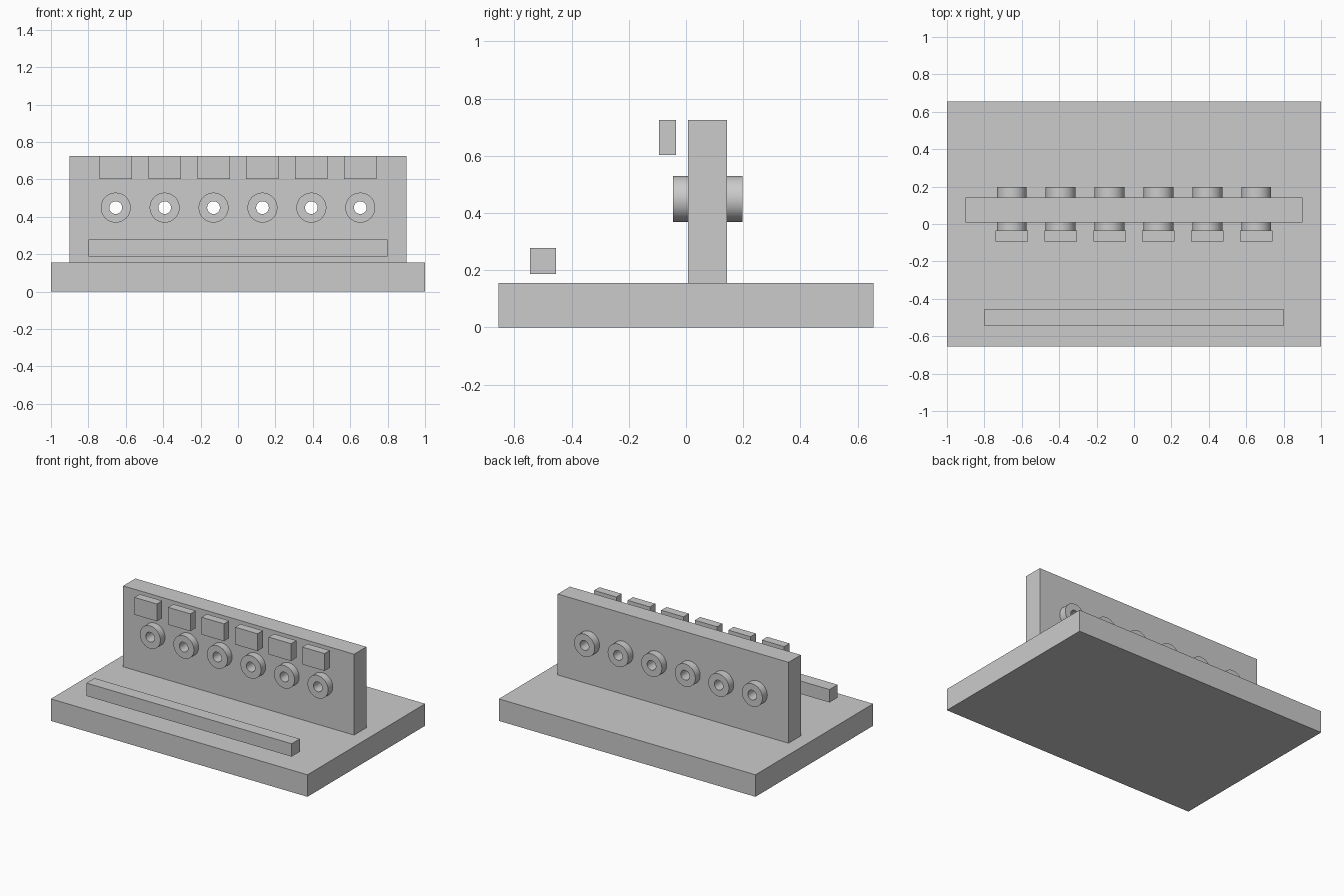
import bpy
import math

cube = bpy.data.objects.get("Cube")
if cube:
    bpy.data.objects.remove(cube, do_unlink=True)

# Single flat grey
grey = bpy.data.materials.new("plain grey")
grey.use_nodes = True
GREY = (0.6, 0.6, 0.6, 1.0)
grey.diffuse_color = GREY
grey.node_tree.nodes["Principled BSDF"].inputs["Base Color"].default_value = GREY


def box(name, x, y, z):
    """Box spanning the given (low, high) pair on each axis."""
    spans = (x, y, z)
    bpy.ops.mesh.primitive_cube_add(size=1, location=[(a + b) / 2 for a, b in spans])
    ob = bpy.context.object
    ob.name = name
    ob.scale = [b - a for a, b in spans]
    bpy.ops.object.transform_apply(location=False, rotation=False, scale=True)
    ob.data.materials.append(grey)
    return ob


def rod(name, radius, x, y, z):
    """Cylinder lying along y between the (low, high) pair."""
    bpy.ops.mesh.primitive_cylinder_add(
        vertices=64, radius=radius, depth=y[1] - y[0],
        location=(x, sum(y) / 2, z), rotation=(math.pi / 2, 0, 0))
    ob = bpy.context.object
    ob.name = name
    ob.data.materials.append(grey)
    return ob


def drill(target, cutter):
    """Cut the cutter out of the target and discard it."""
    mod = target.modifiers.new("bore", "BOOLEAN")
    mod.operation = "DIFFERENCE"
    mod.solver = "EXACT"
    mod.object = cutter
    bpy.ops.object.select_all(action="DESELECT")
    target.select_set(True)
    bpy.context.view_layer.objects.active = target
    bpy.ops.object.modifier_apply(modifier=mod.name)
    bpy.data.objects.remove(cutter, do_unlink=True)


# Base, upright plate and front rail
box("base_plate", (-1, 1), (-0.655, 0.655), (0, 0.155))
wall = box("upright_plate", (-0.9, 0.9), (0.007, 0.143), (0.155, 0.725))
box("front_rail", (-0.8, 0.8), (-0.545, -0.455), (0.187, 0.278))

# Six bored bushings through the plate, each with a block above it
COUNT, PITCH, HEIGHT = 6, 0.2615, 0.449
for i in range(COUNT):
    x = (i - (COUNT - 1) / 2) * PITCH
    drill(wall, rod("wall_cutter", 0.06, x, (-0.3, 0.4), HEIGHT))
    bushing = rod(f"bushing_{i + 1}", 0.08, x, (-0.045, 0.197), HEIGHT)
    drill(bushing, rod("bore_cutter", 0.034, x, (-0.3, 0.4), HEIGHT))
    bpy.ops.object.shade_smooth_by_angle(angle=math.radians(30))
    box(f"block_{i + 1}", (x - 0.087, x + 0.087), (-0.094, -0.035), (0.603, 0.725))
